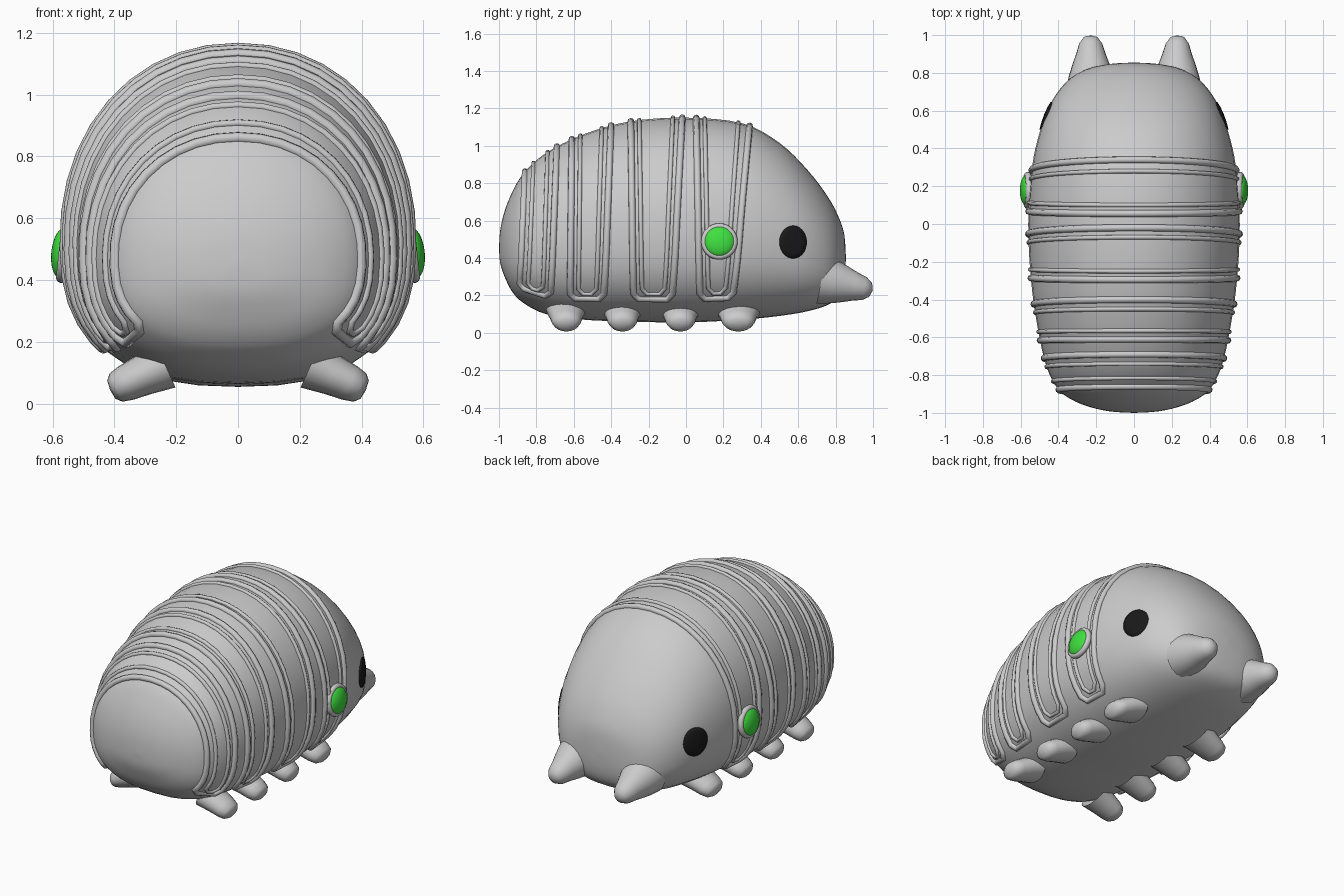
import bpy, bmesh
from math import sin, cos, pi, radians, copysign
from mathutils import Vector

if "Cube" in bpy.data.objects:
    bpy.data.objects.remove(bpy.data.objects["Cube"])

# Body stations: y, half width, bottom z, top z
STATIONS = [(-1, 0, .45, .45), (-.993, .12, .37, .55), (-.97, .23, .30, .65), (-.93, .33, .22, .75),
            (-.87, .405, .16, .85), (-.75, .465, .10, .96), (-.55, .51, .07, 1.06),
            (-.3, .545, .06, 1.13), (0, .56, .055, 1.15), (.3, .54, .07, 1.12), (.5, .495, .09, 1.015),
            (.65, .435, .115, .87), (.76, .35, .15, .725), (.82, .25, .20, .61),
            (.847, .13, .28, .52), (.855, 0, .40, .40)]


def smooth_stations(pts, sub=4):
    out = []
    for i in range(len(pts) - 1):
        a, b, c, d = (pts[max(0, min(len(pts) - 1, i + k))] for k in (-1, 0, 1, 2))
        for j in range(sub):
            t = j / sub
            out.append(tuple(.5 * (2 * q + (r - p) * t + (2 * p - 5 * q + 4 * r - s) * t * t
                                   + (3 * q - p - 3 * r + s) * t ** 3) for p, q, r, s in zip(a, b, c, d)))
    return out + [pts[-1]]


RINGS = smooth_stations(STATIONS)


def section(y):
    for a, b in zip(RINGS, RINGS[1:]):
        if a[0] <= y <= b[0]:
            t = (y - a[0]) / (b[0] - a[0])
            return [p + (q - p) * t for p, q in zip(a, b)]


def surface(sec, phi):
    """Point on the body; phi is measured from the top."""
    y, w, zb, zt = sec
    zc = zb + .43 * (zt - zb)
    c, s = cos(phi), sin(phi)
    n, h = (2.1, zt - zc) if c >= 0 else (2.5, zc - zb)
    return Vector((w * copysign(abs(s) ** (2 / n), s), y, zc + h * copysign(abs(c) ** (2 / n), c)))


def side_x(y, z):
    _, w, zb, zt = section(y)
    zc = zb + .43 * (zt - zb)
    n, h = (2.1, zt - zc) if z >= zc else (2.5, zc - zb)
    return w * (1 - abs((z - zc) / h) ** n) ** (1 / n)


def loft(name, rings, material=None):
    bm = bmesh.new()
    rows = [[bm.verts.new(p) for p in ring] for ring in rings]
    n = len(rows[0])
    for a, b in zip(rows, rows[1:]):
        for i in range(n):
            bm.faces.new((a[i], a[(i + 1) % n], b[(i + 1) % n], b[i]))
    bmesh.ops.remove_doubles(bm, verts=bm.verts, dist=1e-5)
    bmesh.ops.recalc_face_normals(bm, faces=bm.faces)
    me = bpy.data.meshes.new(name)
    bm.to_mesh(me)
    bm.free()
    me.shade_smooth()
    ob = bpy.data.objects.new(name, me)
    bpy.context.collection.objects.link(ob)
    if material:
        me.materials.append(material)
    return ob


def stub(name, start, axis, u, profile, su=1, sv=1):
    """Tapered limb turned around an axis with an oval section."""
    axis, u, start = Vector(axis).normalized(), Vector(u), Vector(start)
    v = axis.cross(u).normalized()
    loft(name, [[start + axis * d + u * (r * su * cos(k * pi / 10)) + v * (r * sv * sin(k * pi / 10))
                 for k in range(20)] for d, r in profile])


def material(name, col):
    m = bpy.data.materials.new(name)
    m.diffuse_color = col
    m.use_nodes = True
    m.node_tree.nodes["Principled BSDF"].inputs["Base Color"].default_value = m.diffuse_color
    return m


black = material("black", (.01, .01, .01, 1))
green = material("green", (.05, .75, .05, 1))

# Body
loft("body", [[surface(s, k * 2 * pi / 40) for k in range(40)] for s in RINGS])


# Shell plate trims: closed tubes lying on the body
def trim(name, back, front, end, radius):
    def at(phi, edge, inset=0):
        t = (cos(phi) - cos(end)) / (1 - cos(end))
        return surface(section(edge[0] + (edge[1] - edge[0]) * t + inset), phi)
    N = 28
    phis = [end * .96 * (2 * k / N - 1) for k in range(N + 1)]
    pts = [at(-end, front, -.025)] + [at(p, front) for p in phis] + [at(end, front, -.025)]
    pts += [at(end, back, .025)] + [at(p, back) for p in reversed(phis)] + [at(-end, back, .025)]
    cu = bpy.data.curves.new(name, 'CURVE')
    cu.dimensions = '3D'
    cu.bevel_depth = radius
    cu.bevel_resolution = 2
    sp = cu.splines.new('POLY')
    sp.points.add(len(pts) - 1)
    for p, co in zip(sp.points, pts):
        p.co = (*co, 1)
    sp.use_cyclic_u = True
    sp.use_smooth = True
    bpy.context.collection.objects.link(bpy.data.objects.new(name, cu))


# (bottom y, top y) of the back and front edge of each plate
PLATES = [((.075, .055), (.25, .34)), ((-.28, -.295), (-.075, -.02)),
          ((-.62, -.61), (-.44, -.40)), ((-.89, -.86), (-.725, -.69))]
for i, (back, front) in enumerate(PLATES):
    trim(f"plate_trim_outer_{i}", back, front, radians(133), .018)
    trim(f"plate_trim_inner_{i}", [y + .045 for y in back],
         (front[0] - .04, front[1] - .06 if i == 0 else front[1] - .05), radians(128), .012)

LEG = [(0, .11), (.08, .092), (.14, .082), (.175, .07), (.192, .045), (.196, 0)]
FEELER = [(0, .14), (.06, .125), (.12, .105), (.18, .082), (.235, .065), (.268, .04), (.28, 0)]

for s, side in ((1, "right"), (-1, "left")):
    # Legs and feelers
    for i, y in enumerate((-.64, -.34, -.03, .28)):
        stub(f"leg_{side}_{i}", (s * .235, y, .125), (s * .165, 0, -.075), (0, 1, 0), LEG,
             1.1 if i == 3 else .98, .72)
    stub(f"feeler_{side}", (s * .225, .725, .285), (s * .005, .28, -.06), (1, 0, 0), FEELER, .95, .95)

    # Eye: oval patch following the head
    def eye_ring(f, lift):
        out = []
        for k in range(28):
            y, z = .573 + .074 * f * cos(k * pi / 14), .485 + .088 * f * sin(k * pi / 14)
            out.append((s * (side_x(y, z) + lift), y, z))
        return out
    loft(f"eye_{side}", [eye_ring(1, -.005), eye_ring(1, .005), eye_ring(.7, .007),
                         eye_ring(.35, .008), eye_ring(0, .008)], black)

    # Side button with rim
    rot = (0, s * radians(90 - 6), 0)
    bpy.ops.mesh.primitive_torus_add(major_radius=.08, minor_radius=.018, major_segments=32,
                                     minor_segments=10, location=(s * .563, .178, .488), rotation=rot)
    bpy.context.object.name = f"button_rim_{side}"
    bpy.ops.object.shade_smooth()
    bpy.ops.mesh.primitive_uv_sphere_add(segments=32, ring_count=16, radius=1,
                                         location=(s * .567, .178, .488), rotation=rot)
    ob = bpy.context.object
    ob.name = f"button_{side}"
    ob.scale = (.083, .083, .037)
    ob.data.materials.append(green)
    bpy.ops.object.shade_smooth()
